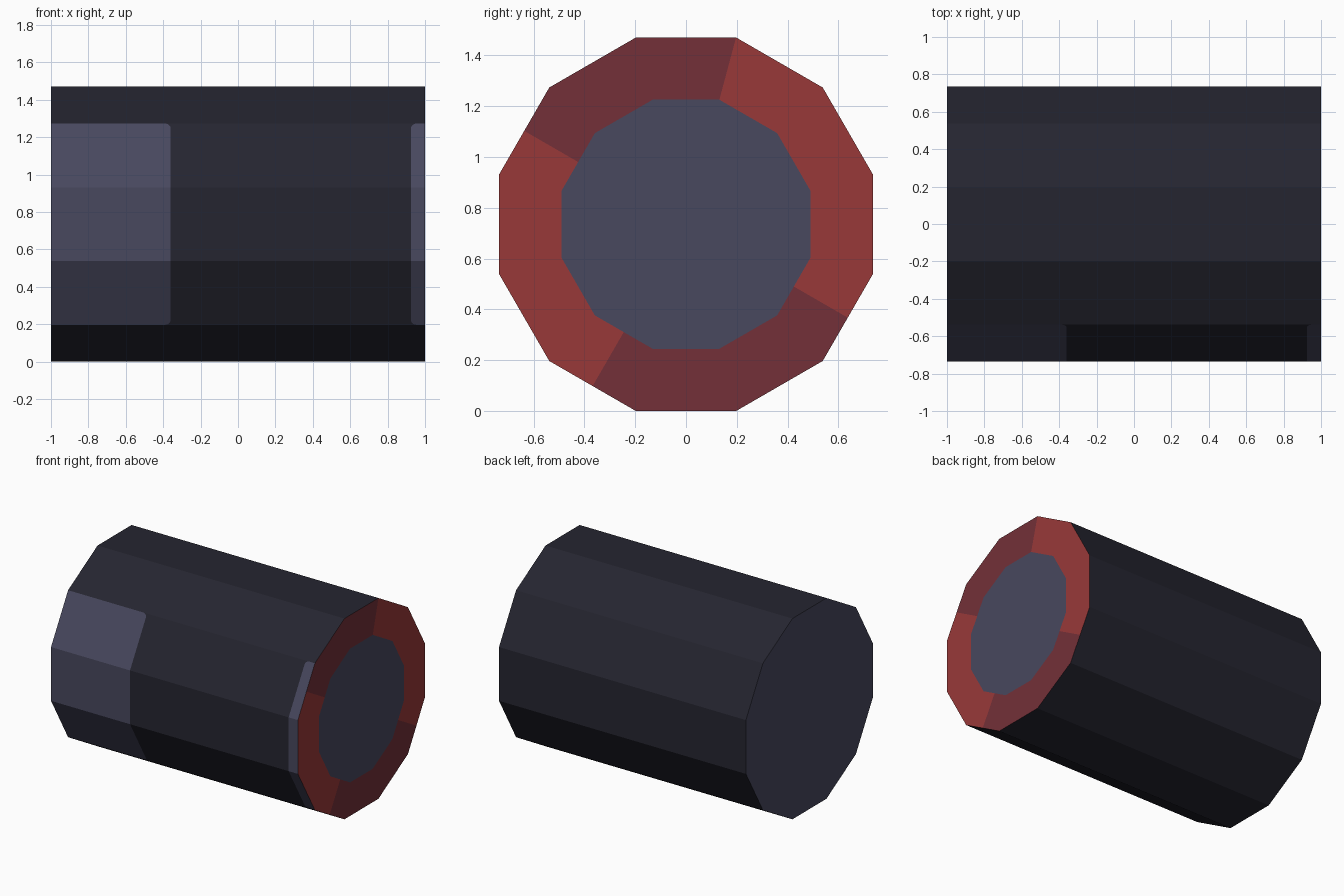
import bpy, math

if "Cube" in bpy.data.objects:
    bpy.data.objects.remove(bpy.data.objects["Cube"])

APOTHEM, INNER, ZC = 0.735, 0.49, 0.735
STEP = math.radians(15)


def material(name, rgb):
    m = bpy.data.materials.new(name)
    lin = [((c / 255 + 0.055) / 1.055) ** 2.4 for c in rgb]
    m.diffuse_color = (*lin, 1)
    m.use_nodes = True
    m.node_tree.nodes["Principled BSDF"].inputs["Base Color"].default_value = m.diffuse_color
    return m


DARK = material("dark slate", (37, 37, 48))
LIGHT = material("light slate", (72, 72, 94))
RED = material("bright red", (153, 57, 57))
MAROON = material("maroon", (115, 48, 56))


def point(x, k, apothem=APOTHEM):
    """Point on the 12-gon: odd k are corners, even k are side middles."""
    r = apothem / math.cos(STEP) if k % 2 else apothem
    return (x, r * math.cos(k * STEP), ZC + r * math.sin(k * STEP))


def build(name, faces, mats):
    """faces: list of (points, material index)"""
    verts, polys = [], []
    for pts, _ in faces:
        polys.append(range(len(verts), len(verts) + len(pts)))
        verts += pts
    mesh = bpy.data.meshes.new(name)
    mesh.from_pydata(verts, [], [list(p) for p in polys])
    for m in mats:
        mesh.materials.append(m)
    for poly, (_, mi) in zip(mesh.polygons, faces):
        poly.material_index = mi
    ob = bpy.data.objects.new(name, mesh)
    bpy.context.collection.objects.link(ob)
    return ob


def mix(a, b, t):
    return tuple(p + (q - p) * t for p, q in zip(a, b))


# Barrel sides; the three front facets carry light bands with rounded corners
RADIUS = 0.03
SIDE = 2 * APOTHEM * math.tan(STEP)
arc = [i * math.pi / 10 for i in range(6)]
corner = [(RADIUS * (1 - math.cos(a)) / SIDE, RADIUS * (1 - math.sin(a))) for a in arc]
faces = []
for k in range(1, 25, 2):
    if k in (9, 11, 13):
        rows = [(0, 0), (1, 0)]
        if k == 9:
            rows = corner + [(1, 0)]
        elif k == 13:
            rows = [(0, 0)] + [(1 - t, d) for t, d in reversed(corner)]
        for (t0, d0), (t1, d1) in zip(rows, rows[1:]):
            cols0 = (-1, -0.36 - d0, 0.925 + d0, 1)
            cols1 = (-1, -0.36 - d1, 0.925 + d1, 1)
            for c in range(3):
                quad = [mix(point(x, k), point(x, k + 2), t) for x, t in
                        ((cols0[c], t0), (cols0[c + 1], t0),
                         (cols1[c + 1], t1), (cols1[c], t1))]
                faces.append((quad, 0 if c == 1 else 1))
    else:
        faces.append(([point(-1, k), point(1, k), point(1, k + 2), point(-1, k + 2)], 0))
build("barrel", faces, [DARK, LIGHT])

# Plain left end
build("left_end", [([point(-1, k) for k in range(23, 0, -2)], 0)], [LIGHT])

# Right end: disc and two-tone ring
build("right_disc", [([point(1, k, INNER) for k in range(1, 24, 2)], 0)], [LIGHT])
ring = []
for k in range(24):
    maroon = 5 <= k < 10 or 16 <= k < 22
    ring.append(([point(1, k, INNER), point(1, k), point(1, k + 1),
                  point(1, k + 1, INNER)], int(maroon)))
build("right_ring", ring, [RED, MAROON])
